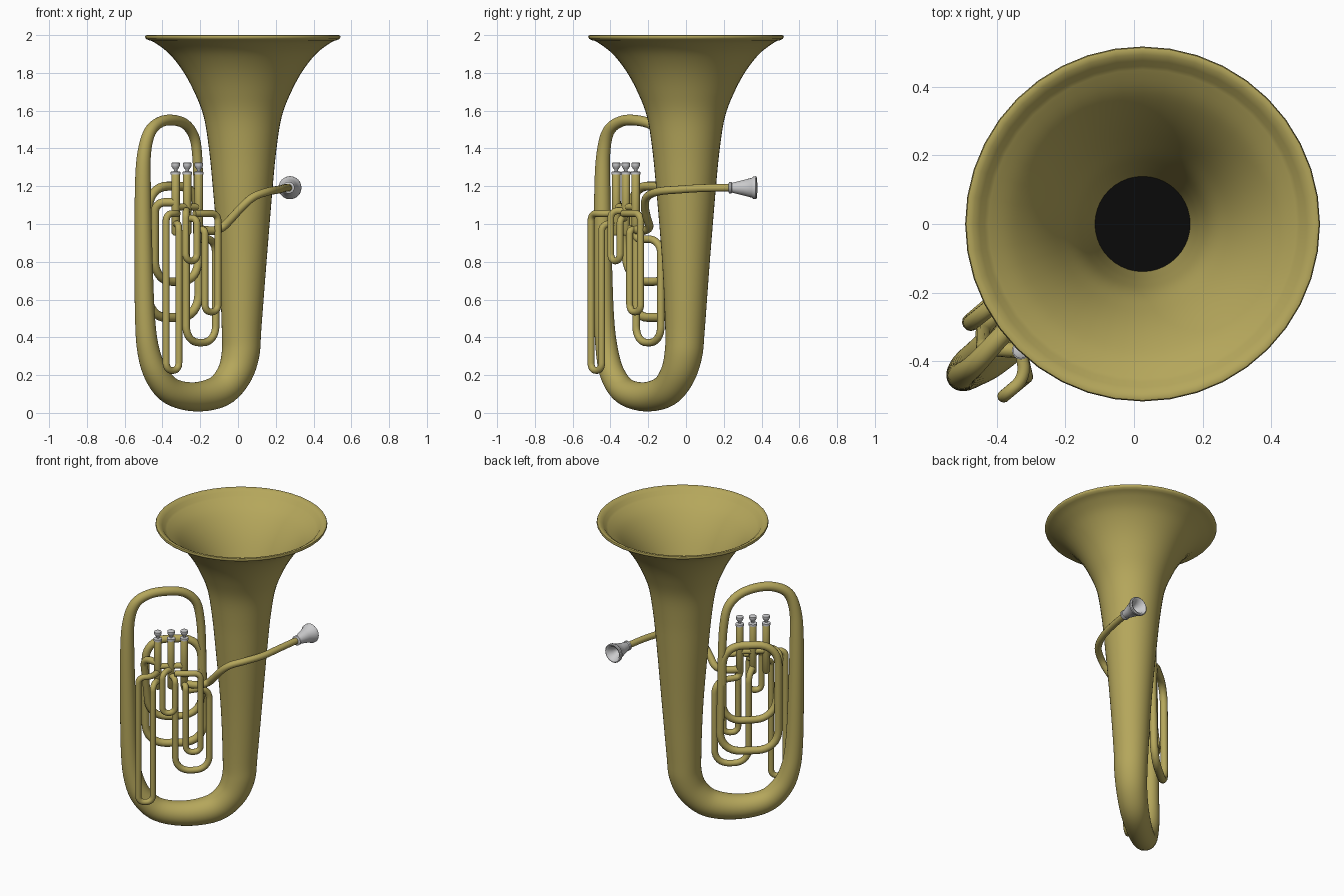
import bpy, bmesh, math
from mathutils import Vector

if "Cube" in bpy.data.objects:
    bpy.data.objects.remove(bpy.data.objects["Cube"])

def material(name, rgb):
    m = bpy.data.materials.new(name)
    m.diffuse_color = (*rgb, 1)
    m.use_nodes = True
    m.node_tree.nodes["Principled BSDF"].inputs["Base Color"].default_value = m.diffuse_color
    return m

BRASS = material("brass", (0.46, 0.383, 0.105))
SILVER = material("silver", (0.60, 0.60, 0.61))
DARK = material("throat_black", (0.003, 0.003, 0.003))

# Instrument plane: s runs from the bell axis to the outer tube, n points to the valve side
CENTRE = Vector((0.025, 0.0, 0.0))
S = Vector((-0.766, -0.642, 0.0))
N = Vector((0.642, -0.766, 0.0))

def P(s, n, z):
    return CENTRE + S * s + N * n + Vector((0, 0, z))

def skin(bm, rings, caps):
    for a, b in zip(rings, rings[1:]):
        for k in range(len(a)):
            j = (k + 1) % len(a)
            bm.faces.new((a[k], a[j], b[j], b[k]))
    if caps:
        bm.faces.new(rings[0][::-1])
        bm.faces.new(rings[-1])

def finish(bm, name, mat):
    me = bpy.data.meshes.new(name)
    bm.to_mesh(me)
    bm.free()
    me.materials.append(mat)
    ob = bpy.data.objects.new(name, me)
    bpy.context.collection.objects.link(ob)
    bpy.ops.object.select_all(action='DESELECT')
    bpy.context.view_layer.objects.active = ob
    ob.select_set(True)
    bpy.ops.object.shade_smooth_by_angle(angle=math.radians(50))
    return ob

def sweep(name, pts, radii, sides=14, mat=BRASS, caps=True):
    """Skin circular rings along a path using a transported frame."""
    bm = bmesh.new()
    rings, ref = [], None
    for i, p in enumerate(pts):
        t = (pts[min(i + 1, len(pts) - 1)] - pts[max(i - 1, 0)]).normalized()
        if ref is None:
            ref = t.orthogonal()
        ref = (ref - t * ref.dot(t)).normalized()
        side = t.cross(ref)
        rings.append([bm.verts.new(p + radii[i] * (ref * math.cos(a) + side * math.sin(a)))
                      for a in (math.tau * k / sides for k in range(sides))])
    skin(bm, rings, caps)
    return finish(bm, name, mat)

def turned(name, base, axis, profile, mat, sides=20, caps=True):
    """Turned part: profile of (distance along axis, radius)."""
    bm = bmesh.new()
    axis = Vector(axis)
    u = axis.orthogonal().normalized()
    v = axis.cross(u)
    rings = [[bm.verts.new(base + axis * h + r * (u * math.cos(a) + v * math.sin(a)))
              for a in (math.tau * k / sides for k in range(sides))] for h, r in profile]
    skin(bm, rings, caps)
    return finish(bm, name, mat)

def spline(rows, steps=5):
    """Catmull-Rom through rows of equal-length vectors."""
    out = []
    for i in range(len(rows) - 1):
        a, b, c, d = (rows[max(0, min(len(rows) - 1, i + k))] for k in (-1, 0, 1, 2))
        for j in range(steps):
            t = j / steps
            out.append([0.5 * (2 * q + (r - p) * t + (2 * p - 5 * q + 4 * r - u) * t * t
                        + (3 * q - p - 3 * r + u) * t ** 3) for p, q, r, u in zip(a, b, c, d)])
    return out + [list(rows[-1])]

def pipe(name, corners, r, fillet=0.05, sides=12):
    """Tube along straight runs with rounded corners; corners are (s, n, z)."""
    c = [P(*q) for q in corners]
    pts = [c[0]]
    for a, b, d in zip(c, c[1:], c[2:]):
        f = min(fillet, (a - b).length * 0.49, (d - b).length * 0.49)
        p, q = b + (a - b).normalized() * f, b + (d - b).normalized() * f
        for k in range(9):
            t = k / 8
            w = 0.8 * 2 * t * (1 - t)            # rational weight keeps the bend round
            tot = (1 - t) ** 2 + w + t * t
            pts.append((p * (1 - t) ** 2 + b * w + q * t * t) / tot)
    pts.append(c[-1])
    return sweep(name, pts, [r] * len(pts), sides)

# Main body: bell, bottom bow, outer tube and top bow as (s, n, z, radius)
body = [(0, 0, 1.978, .503), (0, 0, 1.955, .458), (0, 0, 1.90, .388), (0, 0, 1.81, .317),
        (0, 0, 1.70, .257), (0, 0, 1.57, .207), (0, 0, 1.40, .179), (0, 0, 1.20, .159),
        (0, 0, .80, .126), (.008, 0, .45, .105), (.018, .003, .31, .10), (.065, .005, .20, .093),
        (.165, .005, .115, .086), (.335, .005, .085, .077), (.50, .005, .115, .071),
        (.60, .005, .205, .066), (.652, 0, .33, .059), (.675, 0, .50, .053), (.685, 0, .80, .048),
        (.69, 0, 1.20, .042), (.68, 0, 1.38, .036), (.64, 0, 1.49, .032), (.56, -.01, 1.54, .029),
        (.46, -.025, 1.55, .028), (.345, -.055, 1.525, .027), (.268, -.075, 1.45, .027),
        (.24, -.085, 1.32, .026), (.23, -.092, 1.15, .025)]
rows = spline(body)
sweep("body_tube", [P(*r[:3]) for r in rows], [r[3] for r in rows], 40, caps=False)

# Bell lip rolled over the rim, then the interior running down into the throat
lip = [(1.972, .495), (1.980, .513), (1.990, .518), (1.998, .515), (2.0, .508), (1.996, .495),
       (1.984, .477)]
inner = [(z, r - .008) for s, n, z, r in rows[:41] if 1.0 < z < 1.965]
turned("bell_interior", P(0, 0, 0), (0, 0, 1), lip + inner, BRASS, 40, caps=False)
turned("throat", P(0, 0, 1.06), (0, 0, 1), [(0, .141), (.003, .141)], DARK, 40)

# Rear loops that carry the tube back from the top bow
pipe("outer_loop", [(.23, -.09, 1.20), (.215, -.105, .505), (.57, -.105, .505), (.57, -.10, 1.20),
                    (.235, -.095, 1.20), (.235, -.095, .95)], .024, .13)
pipe("inner_loop", [(.235, -.09, 1.0), (.235, -.085, .695), (.55, -.07, .695), (.59, -.02, 1.115),
                    (.51, .055, 1.115)], .022, .12)

# Valves with caps and finger buttons
for i, s in enumerate((.51, .43, .35)):
    turned(f"valve_casing_{i+1}", P(s, .055, .94), (0, 0, 1),
           [(0, .012), (.012, .022), (.325, .022), (.335, .016)], BRASS, 16)
    turned(f"valve_cap_{i+1}", P(s, .055, 1.262), (0, 0, 1),
           [(0, .026), (.014, .026), (.018, .009), (.025, .009), (.03, .014), (.042, .021),
            (.048, .023), (.060, .023), (.064, .017)], SILVER, 16)
for i, s in enumerate((.51, .43)):
    pipe(f"valve_link_{i+1}", [(s, .055, 1.09), (s - .08, .055, 1.09)], .018)

# Valve slides
pipe("slide_long", [(.51, .055, 1.055), (.55, .125, 1.055), (.634, .125, 1.055), (.634, .125, .225),
                    (.546, .125, .225), (.546, .125, 1.0), (.51, .055, 1.0)], .0185, .04)
pipe("slide_middle", [(.43, .055, 1.07), (.487, .112, 1.07), (.487, .112, .805), (.41, .112, .805),
                      (.41, .112, 1.03), (.43, .055, 1.03)], .0185, .04)
pipe("slide_short", [(.41, .09, 1.055), (.35, .10, 1.055), (.255, .10, 1.055), (.255, .10, .535),
                     (.345, .10, .535), (.345, .10, .97), (.35, .055, .97)], .0185, .04)
pipe("lower_loop", [(.43, .055, .99), (.40, .01, .94), (.40, .01, .372), (.195, .01, .372),
                    (.195, .01, .92), (.35, .055, .92), (.35, .055, .98)], .02, .09)

# Lead pipe wrapping round the bell to the mouthpiece
lead = [(-.20, -.265, .97), (-.13, -.225, .965), (-.08, -.195, .985), (-.03, -.208, 1.035),
        (.025, -.218, 1.095), (.085, -.205, 1.145), (.16, -.145, 1.172), (.215, -.04, 1.182),
        (.245, .09, 1.19), (.268, .24, 1.192)]
lead_pts = [Vector(p) for p in spline(lead)]
sweep("lead_pipe", lead_pts, [.023 - .003 * i / len(lead_pts) for i in range(len(lead_pts))], 14)

# Mouthpiece: shank, flared cup, rim and hollow
turned("mouthpiece", Vector((.268, .225, 1.192)), Vector((.05, 1, 0)).normalized(),
       [(0, .023), (.004, .031), (.015, .031), (.019, .026), (.08, .041), (.125, .053),
        (.132, .06), (.146, .061), (.15, .055), (.145, .044), (.115, .032), (.08, .012)],
       SILVER, 24)
